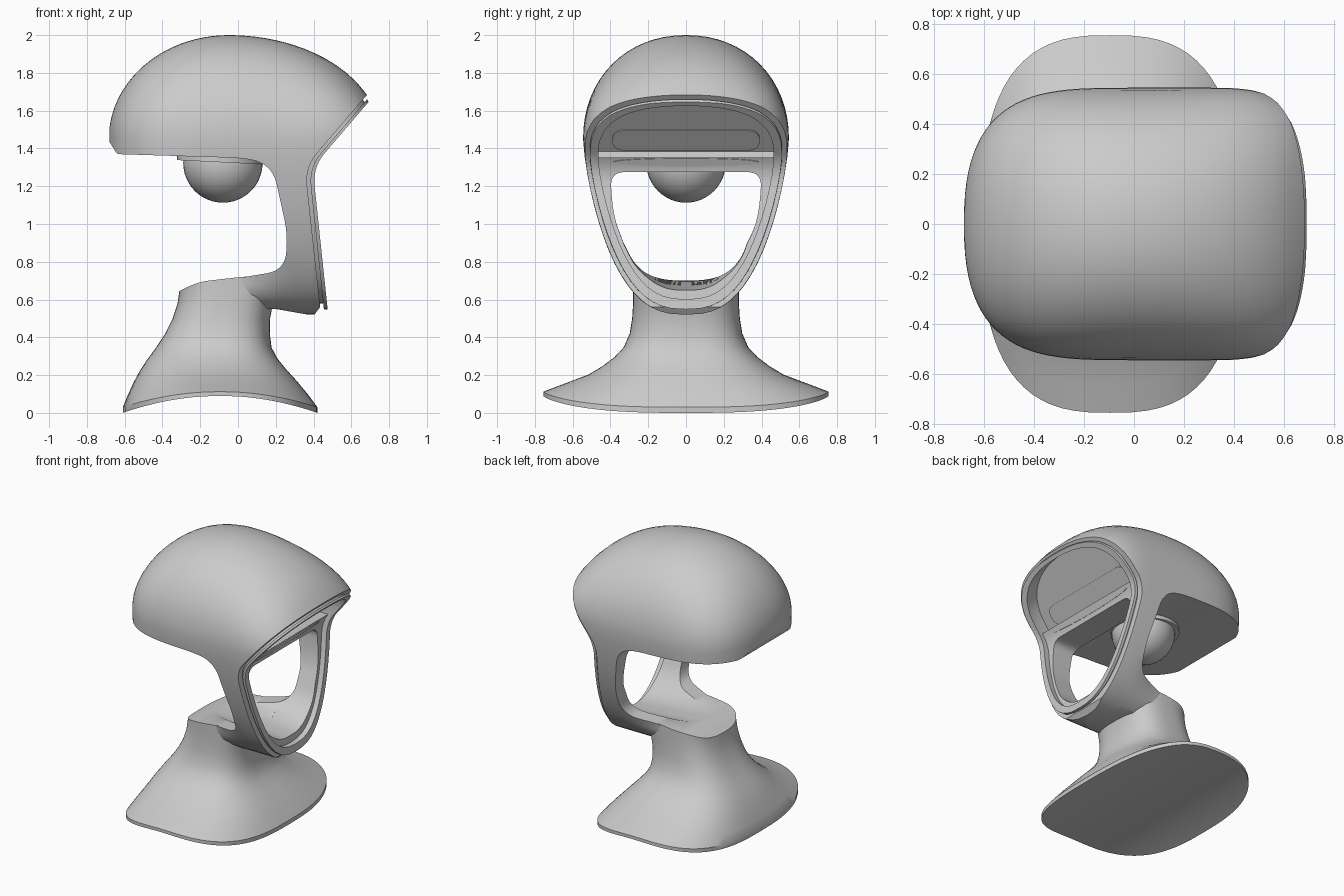
import bpy, bmesh, math
from mathutils import Vector, Matrix

if "Cube" in bpy.data.objects:
    bpy.data.objects.remove(bpy.data.objects["Cube"], do_unlink=True)

grey = bpy.data.materials.new("plain grey")
grey.use_nodes = True
GREY = (0.6, 0.6, 0.6, 1)
grey.diffuse_color = GREY
grey.node_tree.nodes["Principled BSDF"].inputs["Base Color"].default_value = GREY


def make(name, bm):
    bmesh.ops.recalc_face_normals(bm, faces=bm.faces)
    mesh = bpy.data.meshes.new(name)
    bm.to_mesh(mesh)
    bm.free()
    mesh.materials.append(grey)
    obj = bpy.data.objects.new(name, mesh)
    bpy.context.collection.objects.link(obj)
    return obj


def loft(name, rings, strip_base=False):
    bm = bmesh.new()
    rows = [[bm.verts.new(p) for p in ring] for ring in rings]
    for a, b in zip(rows, rows[1:]):
        for i in range(len(a)):
            j = (i + 1) % len(a)
            bm.faces.new((a[i], a[j], b[j], b[i]))
    bm.faces.new(rows[-1])
    base, n = rows[0], len(rows[0])
    if strip_base:  # strips across, so an arched base stays arched
        bm.faces.new((base[0], base[1], base[-1]))
        for i in range(1, n // 2 - 1):
            bm.faces.new((base[i], base[i + 1], base[n - i - 1], base[n - i]))
        bm.faces.new((base[n // 2 - 1], base[n // 2], base[n // 2 + 1]))
    else:
        bm.faces.new(base)
    return make(name, bm)


def rounded(points, steps=7):
    """Polygon from (u, v, corner radius) points."""
    out = []
    for i, (u, v, r) in enumerate(points):
        p = Vector((u, v))
        if not r:
            out.append(p)
            continue
        a = Vector(points[i - 1][:2]) - p
        b = Vector(points[(i + 1) % len(points)][:2]) - p
        a, b = p + a.normalized() * r, p + b.normalized() * r
        for k in range(steps + 1):
            t = k / steps
            out.append(a * (1 - t) ** 2 + p * 2 * t * (1 - t) + b * t * t)
    return out


def side_prism(name, points):
    pts = rounded(points)
    return loft(name, [[(p.x, y, p.y) for p in pts] for y in (-1, 1)])


def activate(obj):
    bpy.ops.object.select_all(action="DESELECT")
    obj.select_set(True)
    bpy.context.view_layer.objects.active = obj


def boolean(obj, cutter, operation, keep=False):
    mod = obj.modifiers.new("cut", "BOOLEAN")
    mod.operation, mod.object, mod.solver = operation, cutter, "EXACT"
    activate(obj)
    bpy.ops.object.modifier_apply(modifier=mod.name)
    if not keep:
        bpy.data.objects.remove(cutter, do_unlink=True)


def smooth(obj, angle=32):
    activate(obj)
    bpy.ops.object.shade_smooth_by_angle(angle=math.radians(angle))


def head_section(x, scale, count=64):
    """Egg-shaped slice of the head, domed above and tapering to the chin."""
    back = max(0, 0.05 - x) / 0.73
    wide = 0.545 * (1 - back ** 4) ** 0.4 * (1 - 3.6 * max(0, x - 0.3) ** 3)
    t = (x + 0.05) / (0.634 if x < -0.05 else 0.81)
    tall = 0.55 * math.sqrt(1 - min(t * t, 0.999))
    k = min(1, max(0, (0.3 - x) / 0.4))
    k = k * k * (3 - 2 * k)
    ring = []
    for i in range(count):
        a = 2 * math.pi * i / count
        c, s = math.cos(a), math.sin(a)
        if s >= 0:
            y, z = wide * abs(c) ** 0.95, 1.45 + tall * s ** 0.95
        else:
            u = -s
            y, z = wide * max(0, 1 - u ** 1.4) ** 0.38, 1.45 - 0.93 * u
            if z < 0.85:
                y += (min(y, 0.265) - y) * k
        ring.append((x, math.copysign(y, c) * scale, 1.15 + (z - 1.15) * scale))
    return ring


def egg(name, scale=1):
    xs = [-0.68 + 1.42 * (1 - math.cos(math.pi / 2 * i / 40)) for i in range(41)]
    xs[0] = -0.679
    return loft(name, [head_section(x, scale) for x in xs])


# Face line seen from the side, and a band that follows it
FACE = [(0.445, 0.45, 0), (0.355, 1.3, 0.1), (0.80, 1.82, 0)]


def face_band(name, near, far):
    return side_prism(name, [(x + near, z, r) for x, z, r in FACE] +
                      [(x + far, z, r) for x, z, r in reversed(FACE)])


# Opening through the face, narrowing to the chin and rising to the back
def face_hole():
    half = [(0.402, 1.275, 0.08), (0.385, 1.04, 0.1), (0.275, 0.74, 0.09), (0.12, 0.60, 0.09)]
    pts = rounded(half + [(-y, z, r) for y, z, r in reversed(half)])
    lift = lambda z: 0.105 * min(1, max(0, (1 - z) / 0.4))
    return loft("hole_cutter", [[(1, p.x, p.y) for p in pts],
                                [(-0.2, p.x, p.y + lift(p.y)) for p in pts]])


# Head: domed shell, side arms and jaw in one piece
head = egg("head_shell")
boolean(head, side_prism("side_outline", [
    (-0.8, 1.45, 0), (-0.69, 1.45, 0), (-0.64, 1.37, 0.015), (0.0, 1.35, 0.05),
    (0.18, 1.325, 0.12), (0.262, 0.95, 0.08), (0.25, 0.755, 0.1), (0.0, 0.714, 0.05),
    (-0.15, 0.68, 0), (-0.15, 0.56, 0), (0.2, 0.55, 0), (0.40, 0.515, 0),
    (0.435, 0.56, 0), FACE[1], FACE[2], (0.85, 2.3, 0), (-0.8, 2.3, 0)]), "INTERSECT")
hole = face_hole()
boolean(head, hole, "DIFFERENCE", keep=True)

# Recessed brow panel inside the rim
inner = egg("inner_cutter", 0.87)
recess = side_prism("recess_cutter", [
    (0.95, 1.352, 0), (0.335, 1.352, 0), (0.328, 1.385, 0), (0.60, 1.7, 0), (0.95, 1.7, 0)])
boolean(recess, inner, "INTERSECT", keep=True)
boolean(head, recess, "DIFFERENCE")
smooth(head)

# Face rim, standing off the head on a narrower core
for name, scale, near, far in (("rim_core", 0.905, -0.02, 0.03),
                               ("face_rim", 0.955, 0.02, 0.04)):
    rim = egg(name, scale)
    boolean(rim, face_band("band", near, far), "INTERSECT")
    boolean(rim, inner, "DIFFERENCE", keep=True)
    smooth(rim)
bpy.data.objects.remove(inner, do_unlink=True)


# Neck flaring into an arched base
def base_ring(z, x0, x1, wide, count=72):
    cx, rx = (x0 + x1) / 2, (x1 - x0) / 2
    ring = []
    for i in range(count):
        a = 2 * math.pi * i / count
        c, s = math.cos(a), math.sin(a)
        x = cx + rx * math.copysign(abs(c) ** 0.72, c)
        y = wide * math.copysign(abs(s) ** 0.72, s)
        arch = 0.09 * (1 - ((x + 0.095) / 0.515) ** 2) * max(0, 1 - z / 0.37)
        ring.append((x, y, z + max(0, arch)))
    return ring


neck = loft("neck_and_base", [base_ring(*s) for s in (
    (0, -0.61, 0.42, 0.755), (0.03, -0.61, 0.42, 0.755), (0.08, -0.587, 0.375, 0.655),
    (0.15, -0.553, 0.31, 0.515), (0.21, -0.52, 0.255, 0.44), (0.27, -0.482, 0.21, 0.38),
    (0.34, -0.435, 0.178, 0.33), (0.42, -0.385, 0.168, 0.298), (0.5, -0.346, 0.17, 0.285),
    (0.58, -0.32, 0.185, 0.28), (0.65, -0.31, 0.21, 0.28), (0.82, -0.31, 0.21, 0.28))],
    strip_base=True)
boolean(neck, side_prism("floor_cutter", [
    (-0.5, 0.56, 0), (-0.31, 0.645, 0), (-0.21, 0.694, 0.06), (0.0, 0.718, 0.05),
    (0.5, 0.76, 0), (0.5, 1.2, 0), (-0.5, 1.2, 0)]), "DIFFERENCE")
boolean(neck, hole, "DIFFERENCE")
smooth(neck)


# Thin plates on the brow: a long pill and a slim oval
def plate(name, outline, centre, tilt, thick=0.008):
    obj = loft(name, [[(h, u, v) for u, v in outline] for h in (-thick / 2, thick / 2)])
    obj.matrix_world = Matrix.Translation(centre) @ Matrix.Rotation(tilt, 4, "Y")


pill = rounded([(y, z, 0.069) for y, z in
                ((-0.39, -0.07), (0.39, -0.07), (0.39, 0.07), (-0.39, 0.07))])
plate("brow_pill", pill, (0.384, 0, 1.444), math.atan2(0.272, 0.315))
turn = [2 * math.pi * i / 48 for i in range(48)]
plate("brow_oval", [(0.385 * math.cos(a), 0.024 * math.sin(a)) for a in turn],
      (0.389, 0, 1.328), 0.47)

# Ball hanging under the dome from a thin disc
bpy.ops.mesh.primitive_uv_sphere_add(segments=40, ring_count=24, radius=0.21, location=(-0.08, 0, 1.323))
ball = bpy.context.object
bpy.ops.mesh.primitive_cylinder_add(vertices=48, radius=0.228, depth=0.03,
                                    location=(-0.095, 0, 1.342), rotation=(0, 0.05, 0))
disc = bpy.context.object
for obj, name in ((ball, "ball"), (disc, "ball_disc")):
    obj.name = name
    obj.data.materials.append(grey)
    smooth(obj)
